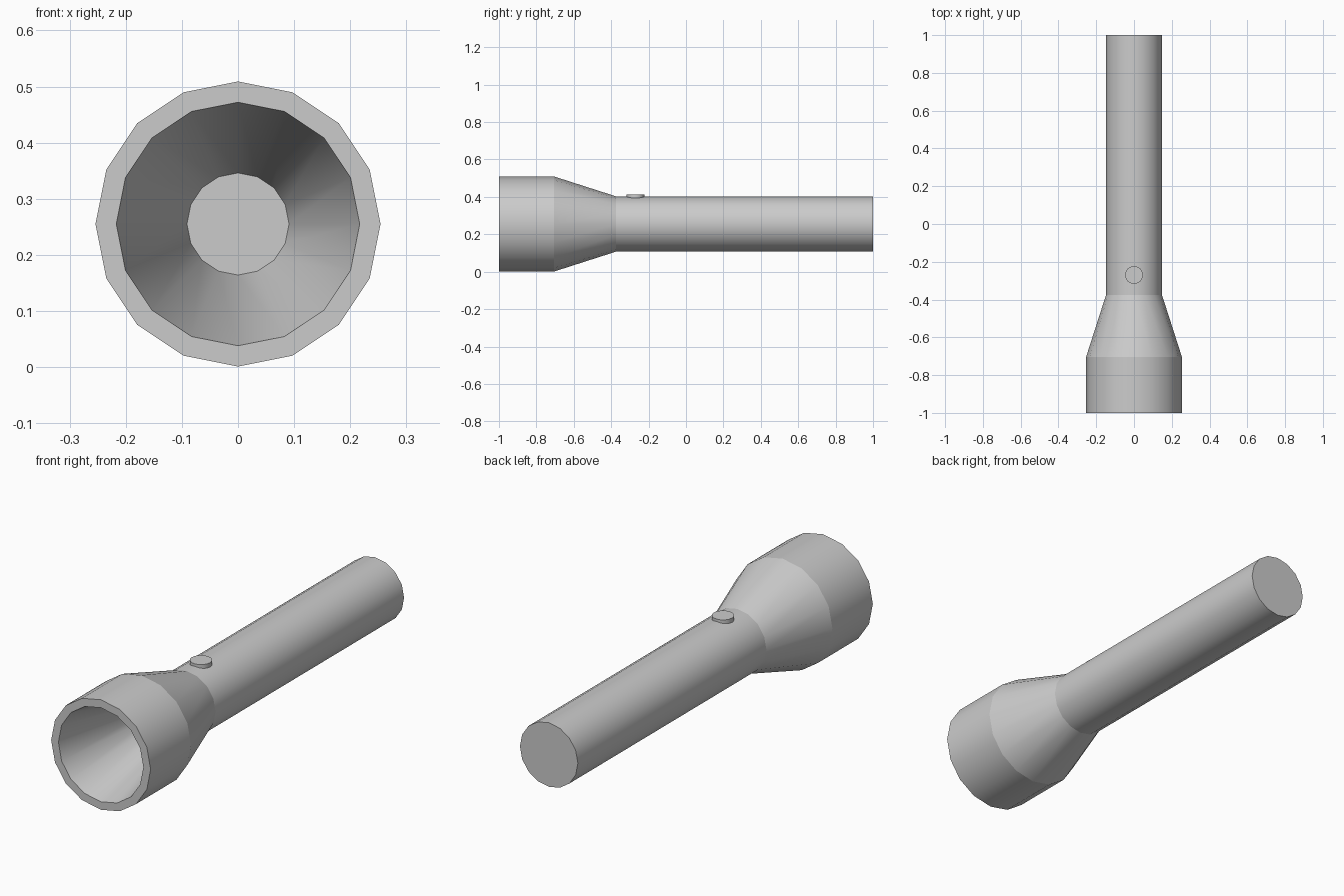
import bpy, bmesh, math
from mathutils import Matrix

if "Cube" in bpy.data.objects:
    bpy.data.objects.remove(bpy.data.objects["Cube"])

SIDES = 16
AXIS_Z = 0.255


def lathe(name, profile, matrix):
    """Revolve (radius, height) points about local z, capping both ends.
    Rings stay crisp while the sides are smooth."""
    bm = bmesh.new()
    rings = []
    for r, h in profile:
        rings.append([bm.verts.new((r * math.cos(2 * math.pi * i / SIDES),
                                    r * math.sin(2 * math.pi * i / SIDES), h))
                      for i in range(SIDES)])
    for a, b in zip(rings, rings[1:]):
        for i in range(SIDES):
            j = (i + 1) % SIDES
            bm.faces.new((a[i], a[j], b[j], b[i])).smooth = True
    bm.faces.new(rings[0])
    bm.faces.new(rings[-1])
    for ring in rings:
        for i in range(SIDES):
            bm.edges.get((ring[i], ring[(i + 1) % SIDES])).smooth = False
    bmesh.ops.recalc_face_normals(bm, faces=bm.faces)
    bm.transform(matrix)
    mesh = bpy.data.meshes.new(name)
    bm.to_mesh(mesh)
    bm.free()
    obj = bpy.data.objects.new(name, mesh)
    bpy.context.collection.objects.link(obj)
    return obj


# Torch body: tail, handle, flared head, rim and reflector cone
along_y = Matrix.Translation((0, 0, AXIS_Z)) @ Matrix.Rotation(-math.pi / 2, 4, 'X')
lathe("torch_body", [
    (0.148, 1.0),
    (0.148, -0.375),
    (0.254, -0.705),
    (0.254, -1.0),
    (0.217, -1.0),
    (0.091, -0.5),
], along_y)

# Switch button on top of the handle
lathe("switch_button", [(0.047, 0.37), (0.047, 0.414)],
      Matrix.Translation((0, -0.27, 0)))
